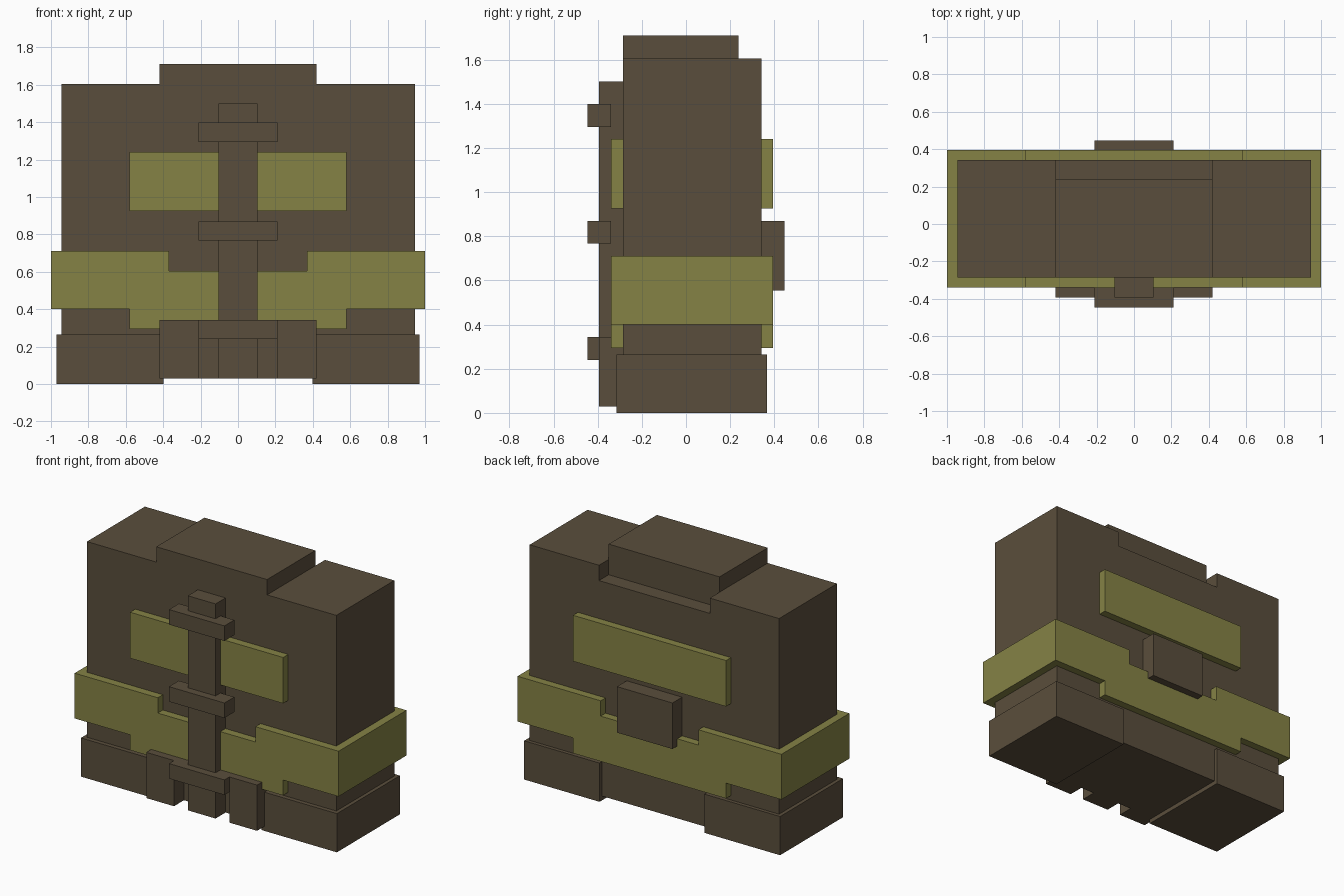
import bpy
import bmesh

cube = bpy.data.objects.get("Cube")
if cube:
    bpy.data.objects.remove(cube, do_unlink=True)


def material(name, colour):
    mat = bpy.data.materials.new(name)
    mat.use_nodes = True
    mat.diffuse_color = (*colour, 1)
    mat.node_tree.nodes["Principled BSDF"].inputs["Base Color"].default_value = (*colour, 1)
    return mat


BROWN = material("dark brown", (0.102, 0.076, 0.045))
OLIVE = material("olive green", (0.235, 0.225, 0.06))

# Depths of the body shell and the olive trim around it
FRONT, BACK = -0.285, 0.342
TRIM_FRONT, TRIM_BACK = -0.34, 0.395
STRAP_FRONT, EDGE = -0.393, 0.447


def prism(name, outline, y0, y1, mat):
    """Extrude an x-z outline from y0 to y1."""
    bm = bmesh.new()
    face = bm.faces.new([bm.verts.new((x, y0, z)) for x, z in outline])
    ext = bmesh.ops.extrude_face_region(bm, geom=[face])
    verts = [v for v in ext["geom"] if isinstance(v, bmesh.types.BMVert)]
    bmesh.ops.translate(bm, verts=verts, vec=(0, y1 - y0, 0))
    bmesh.ops.recalc_face_normals(bm, faces=bm.faces)
    mesh = bpy.data.meshes.new(name)
    bm.to_mesh(mesh)
    bm.free()
    mesh.materials.append(mat)
    obj = bpy.data.objects.new(name, mesh)
    bpy.context.collection.objects.link(obj)
    return obj


def box(name, x0, x1, y0, y1, z0, z1, mat):
    return prism(name, [(x0, z0), (x1, z0), (x1, z1), (x0, z1)], y0, y1, mat)


def symmetric(half):
    """Close a right-hand half outline with its mirror image."""
    return half + [(-x, z) for x, z in reversed(half)]


def pair(name, x0, x1, *rest):
    box("left_" + name, x0, x1, *rest)
    box("right_" + name, -x1, -x0, *rest)


# Body with a slot in the top, and the raised cap standing in the slot
body = symmetric([(0.945, 0.03), (0.945, 1.605), (0.42, 1.605), (0.42, 1.5)])
prism("body", body, FRONT, BACK, BROWN)
box("top_cap", -0.42, 0.42, FRONT, 0.237, 1.5, 1.71, BROWN)

# Feet
pair("foot", 0.398, 0.97, -0.315, 0.367, 0, 0.265, BROWN)

# Belt: stepped front and back plates joined by the sides
belt = symmetric([(0.58, 0.295), (0.58, 0.4), (1, 0.4),
                  (1, 0.71), (0.37, 0.71), (0.37, 0.605)])
prism("belt_front", belt, TRIM_FRONT, FRONT, OLIVE)
prism("belt_back", belt, BACK, TRIM_BACK, OLIVE)
pair("belt_side", 0.945, 1, FRONT, BACK, 0.4, 0.71, OLIVE)

# Chest and back panels
for name, y0, y1 in (("chest_panel", TRIM_FRONT, FRONT), ("back_panel", BACK, TRIM_BACK)):
    box(name, -0.58, 0.58, y0, y1, 0.925, 1.24, OLIVE)

# Front strap with its crossbars and the lower tabs
box("front_strap", -0.105, 0.105, STRAP_FRONT, FRONT, 0.03, 1.5, BROWN)
for name, z in (("lower", 0.24), ("middle", 0.767), ("upper", 1.295)):
    box(name + "_crossbar", -0.21, 0.21, -EDGE, TRIM_FRONT, z, z + 0.103, BROWN)
pair("front_tab", 0.21, 0.42, STRAP_FRONT, FRONT, 0.03, 0.343, BROWN)

# Block on the back
box("back_block", -0.21, 0.21, BACK, EDGE, 0.555, 0.87, BROWN)
